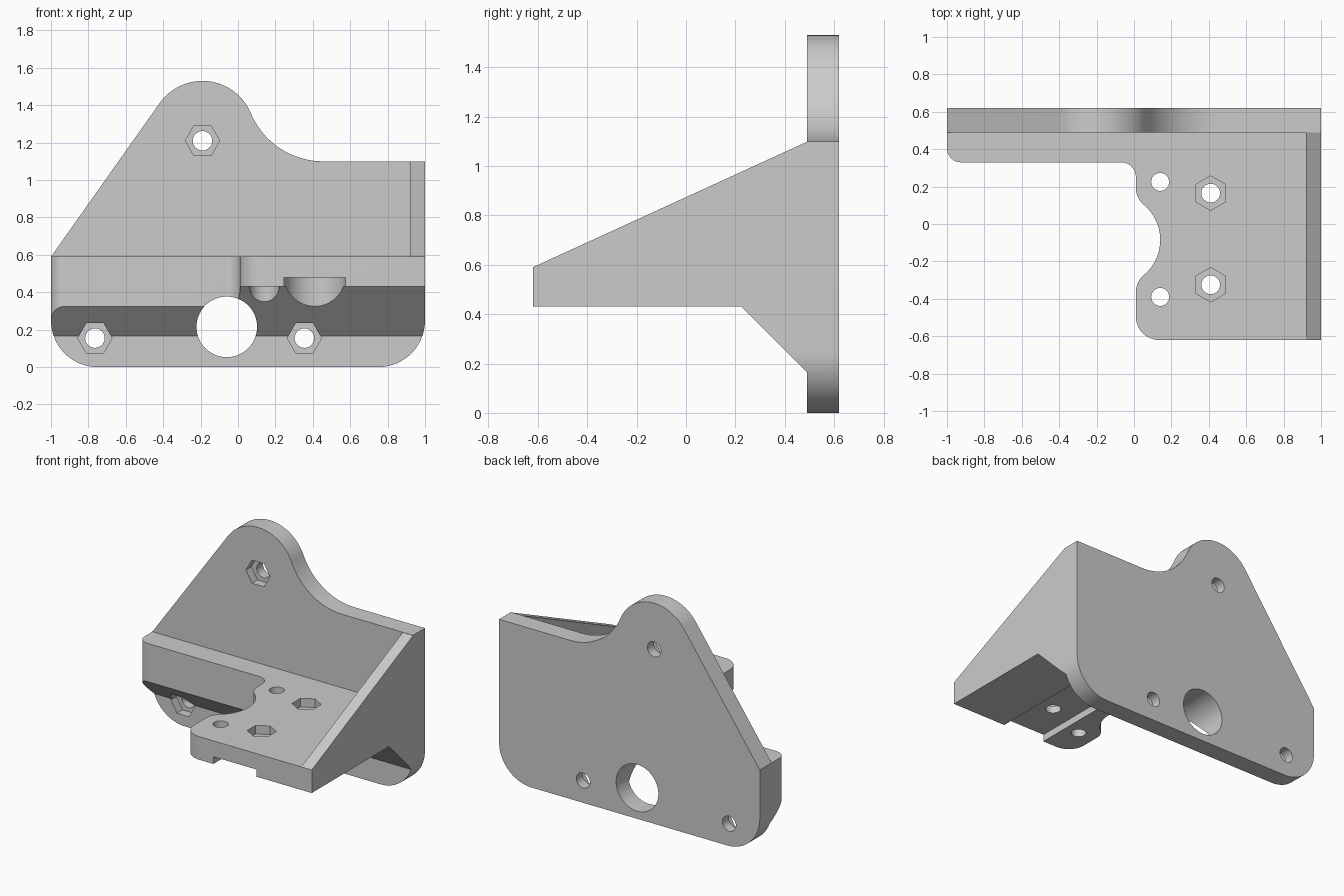
import bpy, bmesh, math

if "Cube" in bpy.data.objects:
    bpy.data.objects.remove(bpy.data.objects["Cube"])

grey = bpy.data.materials.new("light_grey")
grey.use_nodes = True
colour = (0.6, 0.6, 0.6, 1)
grey.diffuse_color = colour
for node in grey.node_tree.nodes:
    if node.type == 'BSDF_PRINCIPLED':
        node.inputs["Base Color"].default_value = colour


def arc(cx, cy, r, start, end, steps=20):
    """Points along an arc, angles in degrees."""
    angles = [math.radians(start + (end - start) * i / steps) for i in range(steps + 1)]
    return [(cx + r * math.cos(a), cy + r * math.sin(a)) for a in angles]


def ring(cx, cy, r, sides=40, turn=0):
    return arc(cx, cy, r, turn, turn + 360, sides)[:-1]


def box(a0, a1, b0, b1):
    return [(a0, b0), (a1, b0), (a1, b1), (a0, b1)]


def prism(name, outline, axis, low, high):
    """Extrude a flat outline along an axis."""
    place = {'x': lambda a, b, t: (t, a, b),
             'y': lambda a, b, t: (a, t, b),
             'z': lambda a, b, t: (a, b, t)}[axis]
    bm = bmesh.new()
    bottom = [bm.verts.new(place(a, b, low)) for a, b in outline]
    top = [bm.verts.new(place(a, b, high)) for a, b in outline]
    bm.faces.new(bottom)
    bm.faces.new(top)
    n = len(outline)
    for i in range(n):
        j = (i + 1) % n
        bm.faces.new((bottom[i], bottom[j], top[j], top[i]))
    bmesh.ops.recalc_face_normals(bm, faces=bm.faces)
    mesh = bpy.data.meshes.new(name)
    bm.to_mesh(mesh)
    bm.free()
    mesh.materials.append(grey)
    obj = bpy.data.objects.new(name, mesh)
    bpy.context.collection.objects.link(obj)
    return obj


def combine(target, operation, outline, axis, low, high):
    """Apply a boolean with a prism, then discard the prism."""
    tool = prism("cutter", outline, axis, low, high)
    tool.hide_render = True
    mod = target.modifiers.new("shape", 'BOOLEAN')
    mod.operation = operation
    mod.solver = 'EXACT'
    mod.object = tool
    bpy.context.view_layer.objects.active = target
    bpy.ops.object.modifier_apply(modifier=mod.name)
    bpy.data.objects.remove(tool)


FRONT, BACK, PLATE = -0.62, 0.62, 0.49
SHELF_TOP, SHELF_BOTTOM = 0.59, 0.43

# Front silhouette: sloped side, rounded ear, swept shoulder, rounded feet
front_outline = ([(-1, SHELF_TOP)]
                 + arc(-0.19, 1.25, 0.28, 144.7, 22.7, 32)
                 + arc(0.456, 1.52, 0.42, 202.7, 270)[1:]
                 + [(1, 1.1)]
                 + arc(0.75, 0.25, 0.25, 0, -90)
                 + arc(-0.75, 0.25, 0.25, 270, 180))
bracket = prism("mounting_bracket", front_outline, 'y', FRONT, BACK)

# Side silhouette: upright plate, sloping wall, shelf and underside chamfer
side_outline = [(FRONT, SHELF_BOTTOM), (0.225, SHELF_BOTTOM), (PLATE, 0.165), (PLATE, -0.2),
                (0.8, -0.2), (0.8, 1.8), (PLATE, 1.8), (PLATE, 1.098), (FRONT, SHELF_TOP),
                (FRONT - 0.1, SHELF_TOP), (FRONT - 0.1, SHELF_BOTTOM)]
combine(bracket, 'INTERSECT', side_outline, 'x', -1.2, 1.2)

# Space above the shelf, leaving the thin side wall
combine(bracket, 'DIFFERENCE', box(-1.2, 0.92, -0.8, PLATE), 'z', SHELF_TOP, 2)

# Curved left edge of the shelf and the narrow ledge
edge = ([(-1.2, -0.8), (0.135, -0.8)]
        + arc(0.135, -0.495, 0.125, 270, 180)
        + arc(0.13, -0.364, 0.12, 180, 130.1)
        + arc(-0.105, -0.085, 0.245, -49.9, 49.9, 28)[1:-1]
        + arc(0.13, 0.194, 0.12, 229.9, 180)
        + arc(-0.07, 0.25, 0.08, 0, 90)
        + arc(-0.925, 0.405, 0.075, 270, 180)
        + [(-1.2, 0.405)])
combine(bracket, 'DIFFERENCE', edge, 'z', -0.5, 2.2)

# Round-ended channel under the shelf and screw head clearance
channel = [(0.245, -0.8), (0.575, -0.8)] + arc(0.41, 0.165, 0.165, 0, 180, 32)
combine(bracket, 'DIFFERENCE', channel, 'z', -0.1, 0.48)
combine(bracket, 'DIFFERENCE', ring(0.14, 0.225, 0.08), 'z', -0.1, SHELF_BOTTOM + 0.001)

# Large bore through the plate
combine(bracket, 'DIFFERENCE', ring(-0.06, 0.215, 0.162, 64), 'y', -0.1, 0.8)

# Plate bolt holes with hexagonal nut pockets
for x, z in ((-0.19, 1.21), (-0.765, 0.155), (0.355, 0.155)):
    combine(bracket, 'DIFFERENCE', ring(x, z, 0.052), 'y', 0.2, 0.8)
    combine(bracket, 'DIFFERENCE', ring(x, z, 0.092, 6), 'y', 0.1, 0.55)

# Shelf bolt holes with nut pockets, and plain holes beside them
for y in (0.165, -0.325):
    combine(bracket, 'DIFFERENCE', ring(0.41, y, 0.05), 'z', 0.2, 0.8)
    combine(bracket, 'DIFFERENCE', ring(0.41, y, 0.092, 6, 30), 'z', 0.53, 0.8)
for y in (0.225, -0.39):
    combine(bracket, 'DIFFERENCE', ring(0.14, y, 0.048), 'z', 0.1, 0.8)

# Smooth the curves while keeping hard edges
bpy.ops.object.select_all(action='DESELECT')
bracket.select_set(True)
bpy.context.view_layer.objects.active = bracket
bpy.ops.object.shade_smooth_by_angle(angle=math.radians(30))
